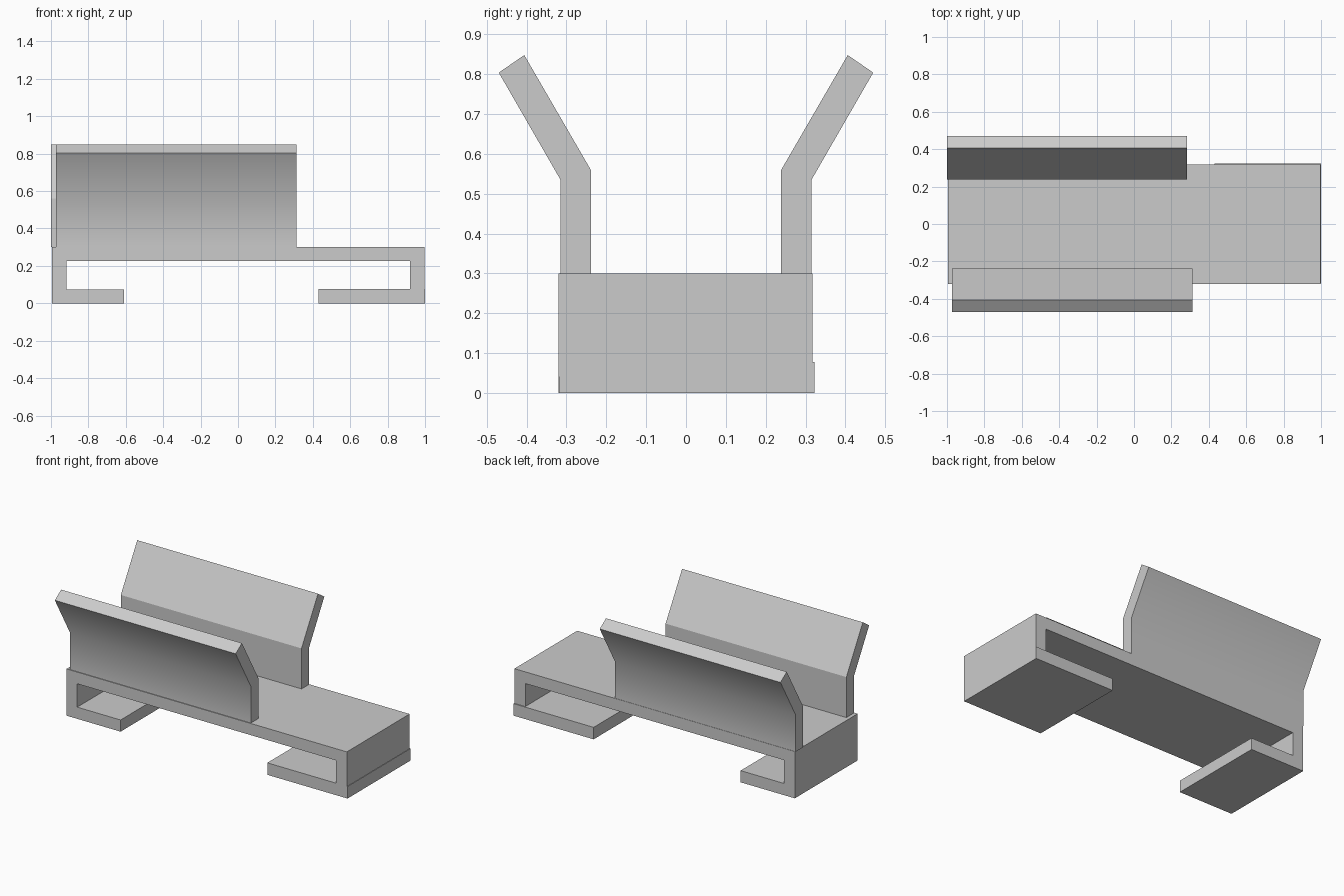
import bpy
import bmesh
from mathutils import Vector

cube = bpy.data.objects.get("Cube")
if cube:
    bpy.data.objects.remove(cube, do_unlink=True)

grey = bpy.data.materials.new("plain grey")
grey.use_nodes = True
colour = (0.6, 0.6, 0.6, 1)
grey.diffuse_color = colour
grey.node_tree.nodes["Principled BSDF"].inputs["Base Color"].default_value = colour


def extrude_profile(name, points, offset, soft_edge=None):
    """Extrude a closed outline; soft_edge(edge) picks edges to shade smoothly."""
    bm = bmesh.new()
    face = bm.faces.new([bm.verts.new(p) for p in points])
    result = bmesh.ops.extrude_face_region(bm, geom=[face], use_keep_orig=True)
    moved = [g for g in result["geom"] if isinstance(g, bmesh.types.BMVert)]
    bmesh.ops.translate(bm, verts=moved, vec=Vector(offset))
    bmesh.ops.recalc_face_normals(bm, faces=bm.faces)
    if soft_edge:
        for f in bm.faces:
            f.smooth = True
        for e in bm.edges:
            e.smooth = soft_edge(e)
    mesh = bpy.data.meshes.new(name)
    bm.to_mesh(mesh)
    bm.free()
    mesh.materials.append(grey)
    obj = bpy.data.objects.new(name, mesh)
    bpy.context.collection.objects.link(obj)
    return obj


# Bench base: top slab, two end walls and the left-hand returned foot
base = [(-0.995, 0), (-0.61, 0), (-0.61, 0.075), (-0.918, 0.075),
        (-0.918, 0.225), (0.92, 0.225), (0.92, 0.04), (0.997, 0.04),
        (0.997, 0.3), (-0.995, 0.3)]
extrude_profile("base", [(x, -0.32, z) for x, z in base], (0, 0.637, 0))

# Opposite foot, sitting slightly further back than the base
foot = [(0.43, 0), (1, 0), (1, 0.077), (0.43, 0.077)]
extrude_profile("left_foot", [(x, -0.317, z) for x, z in foot], (0, 0.64, 0))

# Flared side walls: softly shaded outer bend, crisp inner bend
wall = [(0.315, 0.3), (0.315, 0.535), (0.47, 0.804), (0.406, 0.848),
        (0.239, 0.56), (0.239, 0.3)]


def outer_bend(edge):
    return all(abs(v.co.z - 0.535) < 0.001 for v in edge.verts)


for name, side, start in (("front_wall", -1, -0.972), ("back_wall", 1, -1.0)):
    extrude_profile(name, [(start, side * y, z) for y, z in wall],
                    (1.284, 0, 0), outer_bend)
